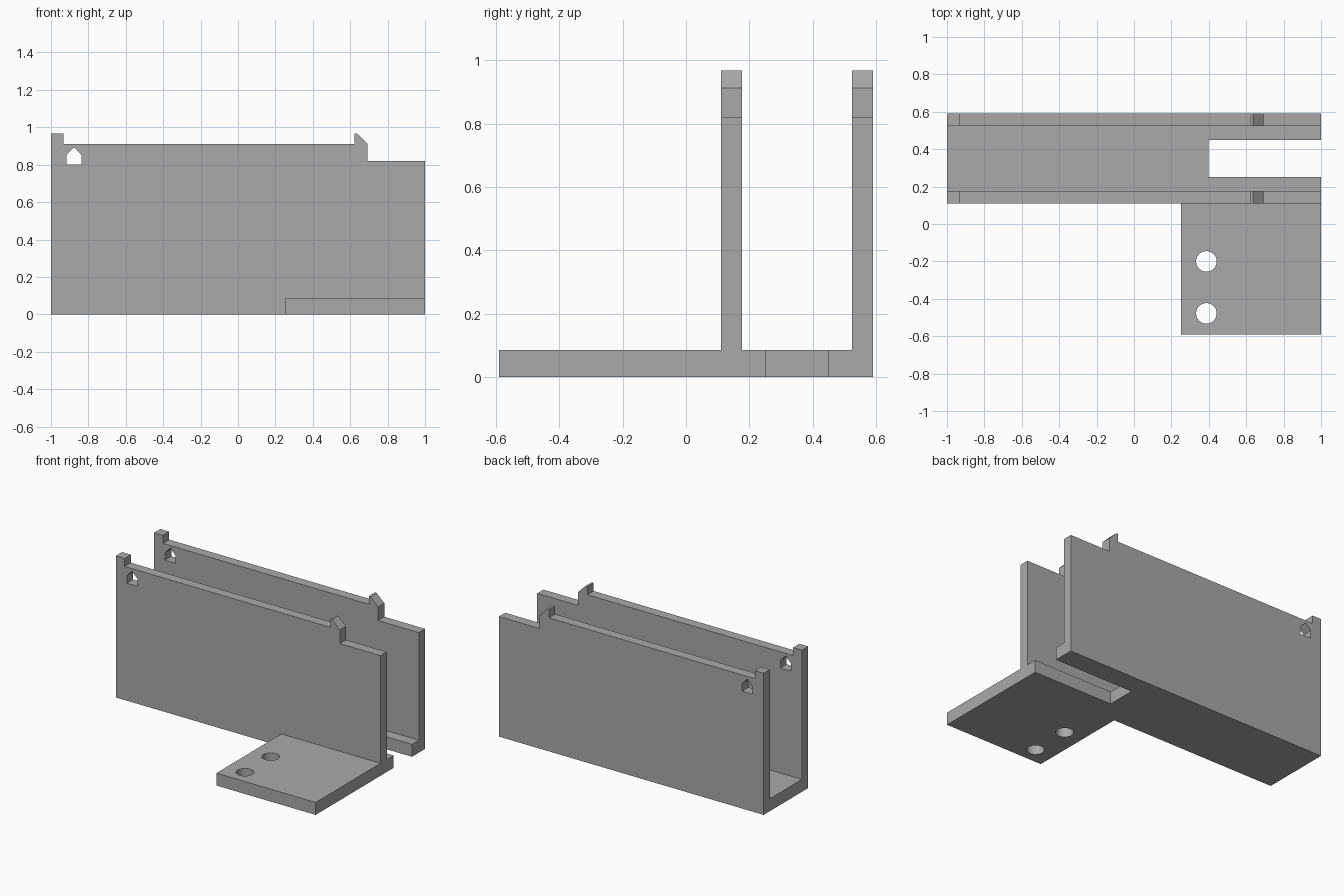
import bpy, bmesh
from math import cos, sin, pi
from mathutils import Vector

if "Cube" in bpy.data.objects:
    bpy.data.objects.remove(bpy.data.objects["Cube"], do_unlink=True)

grey = bpy.data.materials.new("plain grey")
grey.use_nodes = True
colour = (0.4, 0.4, 0.4, 1)
grey.diffuse_color = colour
grey.node_tree.nodes["Principled BSDF"].inputs["Base Color"].default_value = colour


def prism(name, outline, axis, low, high):
    """Extrude a 2D outline along y (outline in x, z) or z (outline in x, y)."""
    bm = bmesh.new()
    points = [(a, low, b) if axis == "y" else (a, b, low) for a, b in outline]
    face = bm.faces.new([bm.verts.new(p) for p in points])
    move = Vector((0, high - low, 0) if axis == "y" else (0, 0, high - low))
    top = bmesh.ops.extrude_face_region(bm, geom=[face])["geom"]
    bmesh.ops.translate(bm, vec=move, verts=[v for v in top if isinstance(v, bmesh.types.BMVert)])
    bmesh.ops.recalc_face_normals(bm, faces=bm.faces)
    mesh = bpy.data.meshes.new(name)
    bm.to_mesh(mesh)
    bm.free()
    mesh.materials.append(grey)
    obj = bpy.data.objects.new(name, mesh)
    bpy.context.collection.objects.link(obj)
    return obj


def combine(target, other, operation):
    """Apply a boolean and drop the helper object."""
    mod = target.modifiers.new(operation.lower(), "BOOLEAN")
    mod.operation, mod.object, mod.solver = operation, other, "EXACT"
    bpy.context.view_layer.objects.active = target
    bpy.ops.object.modifier_apply(modifier=mod.name)
    bpy.data.objects.remove(other, do_unlink=True)


# Base: channel floor with its end slot, plus the mounting flange
FLOOR = 0.085
FRONT, BACK, WALL = 0.11, 0.59, 0.067
base = [(-1, FRONT), (0.25, FRONT), (0.25, -BACK), (1, -BACK), (1, 0.25), (0.397, 0.25),
        (0.397, 0.449), (1, 0.449), (1, BACK), (-1, BACK)]
body = prism("channel_bracket", base, "z", 0, FLOOR)

# Screw holes in the flange
for y in (-0.2, -0.478):
    circle = [(0.387 + 0.055 * cos(i * pi / 24), y + 0.055 * sin(i * pi / 24)) for i in range(48)]
    combine(body, prism("screw_hole_cutter", circle, "z", -0.1, 0.2), "DIFFERENCE")

# Two side walls with an end stop, a snap hook and a lowered end
wall = [(-1, 0), (1, 0), (1, 0.82), (0.692, 0.82), (0.692, 0.912), (0.636, 0.967),
        (0.622, 0.967), (0.622, 0.912), (-0.933, 0.912), (-0.933, 0.967), (-1, 0.967)]
for y in (FRONT, BACK - WALL):
    combine(body, prism("side_wall", wall, "y", y, y + WALL), "UNION")

# House-shaped window through both walls
window = [(-0.917, 0.802), (-0.837, 0.802), (-0.837, 0.854), (-0.877, 0.894), (-0.917, 0.854)]
combine(body, prism("window_cutter", window, "y", 0, 0.8), "DIFFERENCE")

# Smooth hole walls, crisp edges elsewhere
bpy.ops.object.select_all(action="DESELECT")
body.select_set(True)
bpy.context.view_layer.objects.active = body
bpy.ops.object.shade_smooth_by_angle(angle=pi / 6)
